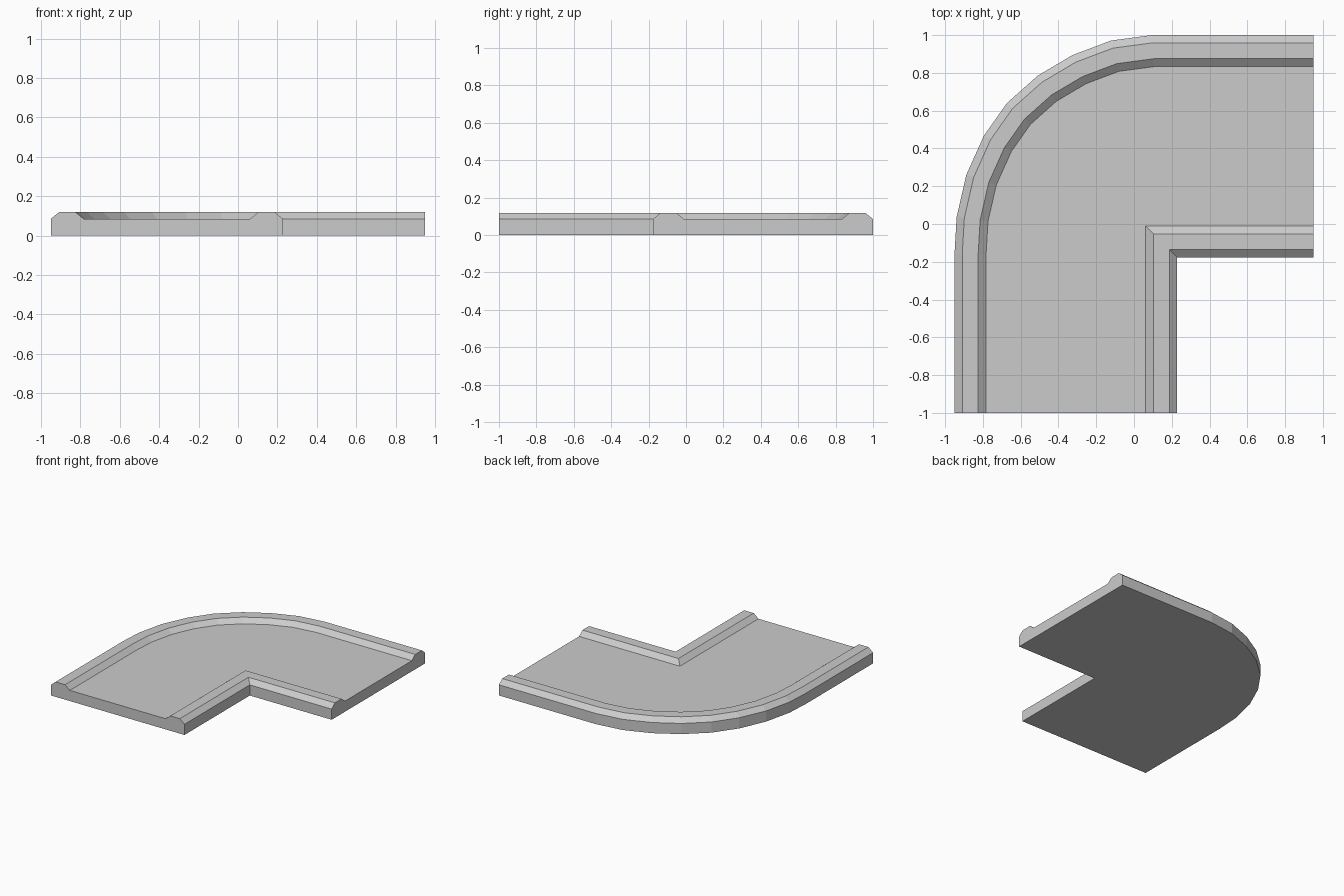
import bpy, bmesh
from mathutils import Vector

if "Cube" in bpy.data.objects:
    bpy.data.objects.remove(bpy.data.objects["Cube"])

# kerb profile: (inset from the outer wall, height)
PROFILE = [(0, 0), (0, 0.085), (0.041, 0.119), (0.125, 0.119), (0.167, 0.085)]

# plan paths: wide outer bend and sharp inner corner
OUTER = [(-0.95, -1), (-0.95, -0.155), (-0.939, 0.037), (-0.888, 0.26), (-0.795, 0.467),
         (-0.673, 0.64), (-0.51, 0.785), (-0.326, 0.894), (-0.122, 0.971), (0.095, 1), (0.95, 1)]
INNER = [(0.228, -1), (0.228, -0.177), (0.95, -0.177)]


def offset(path, d, side):
    """Mitred offset of an open path (side: +1 left, -1 right)."""
    pts = [Vector(p) for p in path]
    segs = [(b - a).normalized() for a, b in zip(pts, pts[1:])]
    normals = [Vector((-s.y, s.x)) * side for s in segs]
    out = []
    for i, p in enumerate(pts):
        a, b = normals[max(i - 1, 0)], normals[min(i, len(normals) - 1)]
        out.append(p + (a + b) * d / (1 + a.dot(b)))
    return out


bm = bmesh.new()


def sweep_kerb(path, side):
    rows = [[bm.verts.new((p.x, p.y, z)) for p in offset(path, d, side)] for d, z in PROFILE]
    for lo, hi in zip(rows, rows[1:]):
        for i in range(len(path) - 1):
            bm.faces.new((lo[i], lo[i + 1], hi[i + 1], hi[i]))
    return rows


outer = sweep_kerb(OUTER, -1)
inner = sweep_kerb(INNER, 1)

# sunken floor, underside and the two open ends
bm.faces.new(outer[-1] + inner[-1][::-1])
bm.faces.new(outer[0] + inner[0][::-1])
for end in (0, -1):
    bm.faces.new([r[end] for r in outer] + [r[end] for r in inner[::-1]])
bmesh.ops.recalc_face_normals(bm, faces=bm.faces)

mesh = bpy.data.meshes.new("track_corner")
bm.to_mesh(mesh)
bm.free()
bpy.context.collection.objects.link(bpy.data.objects.new("track_corner", mesh))
